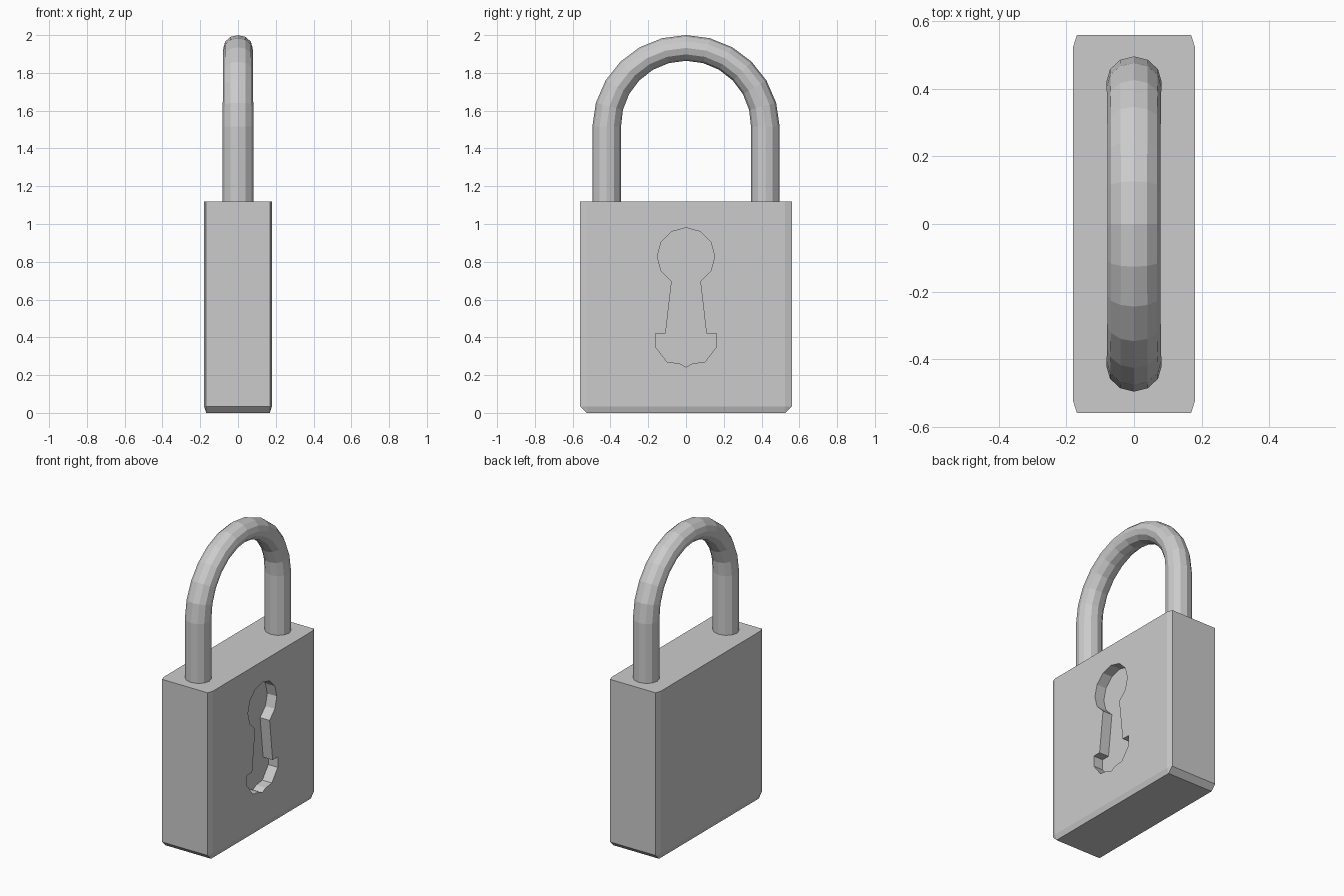
import bpy, bmesh
from math import sin, cos, pi, radians

if "Cube" in bpy.data.objects:
    bpy.data.objects.remove(bpy.data.objects["Cube"])


def make_object(name, bm):
    bmesh.ops.recalc_face_normals(bm, faces=bm.faces)
    mesh = bpy.data.meshes.new(name)
    bm.to_mesh(mesh)
    bm.free()
    obj = bpy.data.objects.new(name, mesh)
    bpy.context.collection.objects.link(obj)
    return obj


# Lock body: cube with all but the top edges bevelled, then stretched
bm = bmesh.new()
bmesh.ops.create_cube(bm, size=2)
edges = [e for e in bm.edges if not all(v.co.z > 0 for v in e.verts)]
bmesh.ops.bevel(bm, geom=edges, offset=0.0625, offset_type='OFFSET',
                segments=1, profile=0.5, affect='EDGES')
for v in bm.verts:
    v.co = (v.co.x * 0.18, v.co.y * 0.56, (v.co.z + 1) * 0.56)
body = make_object("lock_body", bm)

# Keyhole cutter: half profile (y, z), mirrored and extruded along x
half = [(0.152 * sin(radians(30 * i)), 0.828 + 0.152 * cos(radians(30 * i)))
        for i in range(6)]
half += [(0.108, 0.42), (0.162, 0.42), (0.162, 0.35), (0.10, 0.27),
         (0.035, 0.262), (0, 0.243)]
outline = half + [(-y, z) for y, z in reversed(half[1:-1])]
bm = bmesh.new()
face = bm.faces.new([bm.verts.new((0.11, y, z)) for y, z in outline])
ext = bmesh.ops.extrude_face_region(bm, geom=[face])
for v in ext["geom"]:
    if isinstance(v, bmesh.types.BMVert):
        v.co.x = 0.3
cutter = make_object("keyhole_cutter", bm)
cutter.hide_render = True

# Cut the keyhole recess into the +x face
mod = body.modifiers.new("keyhole", 'BOOLEAN')
mod.operation = 'DIFFERENCE'
mod.solver = 'EXACT'
mod.object = cutter
bpy.context.view_layer.objects.active = body
bpy.ops.object.modifier_apply(modifier=mod.name)
bpy.data.objects.remove(cutter)

# Shackle: 12-sided tube swept up, over the arch and down, thinner at the top
SIDES, STEPS = 12, 12
stations = [(0.42, 1.10, 0.0)]
stations += [(0.42 * cos(pi * i / STEPS), 1.515 + 0.417 * sin(pi * i / STEPS),
              pi * i / STEPS) for i in range(STEPS + 1)]
stations += [(-0.42, 1.10, pi)]
bm = bmesh.new()
rings = []
for y, z, a in stations:
    rx = 0.082 - 0.004 * sin(a)
    rr = 0.076 - 0.008 * sin(a)
    ring = []
    for k in range(SIDES):
        t = 2 * pi * k / SIDES
        r = rr * cos(t)
        ring.append(bm.verts.new((rx * sin(t), y + r * cos(a), z + r * sin(a))))
    rings.append(ring)
for a, b in zip(rings, rings[1:]):
    for k in range(SIDES):
        n = (k + 1) % SIDES
        bm.faces.new((a[k], a[n], b[n], b[k]))
bm.faces.new(rings[0])
bm.faces.new(rings[-1])
make_object("shackle", bm)
